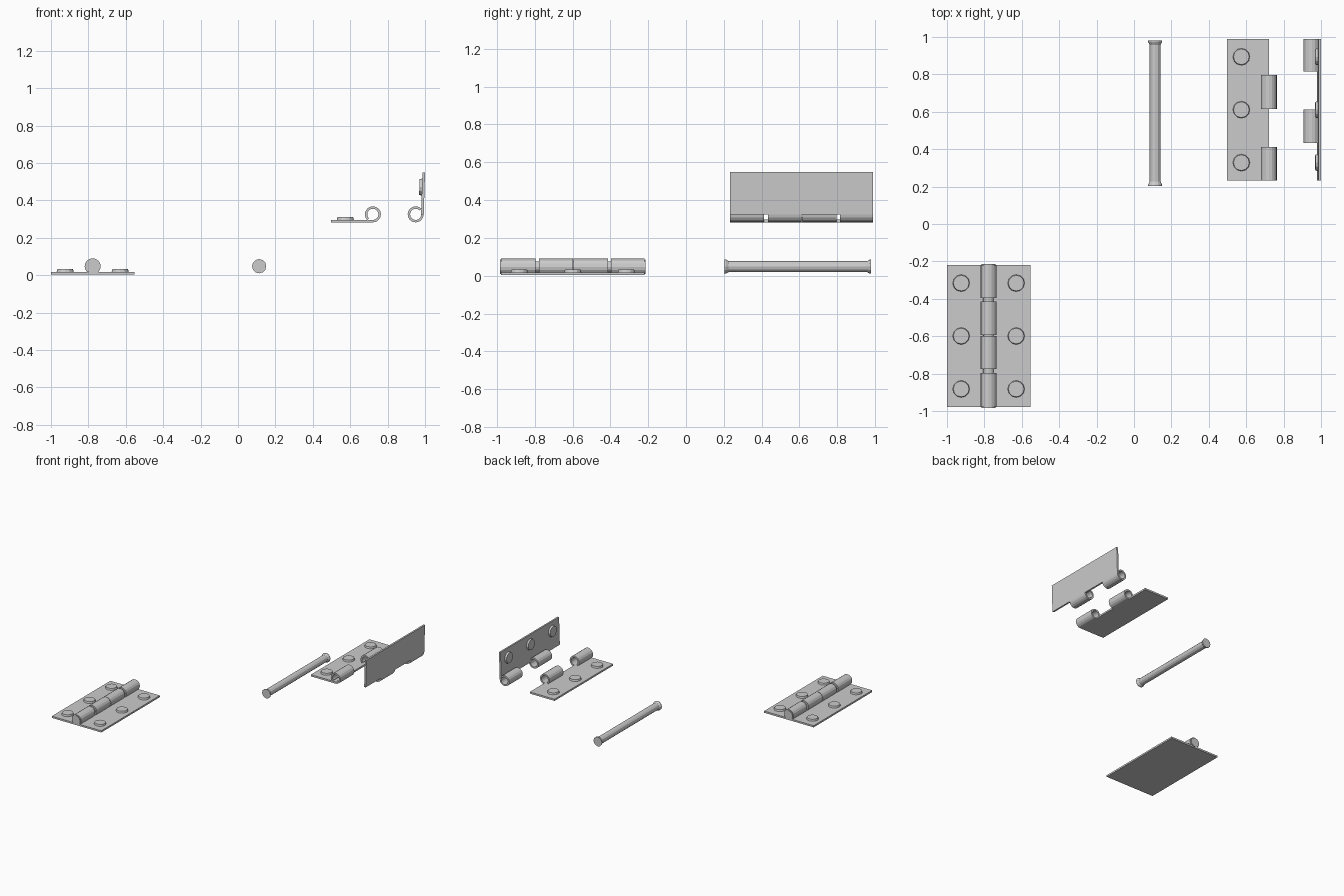
import bpy, bmesh
from math import sin, cos, pi, radians
from mathutils import Matrix, Vector

if "Cube" in bpy.data.objects:
    bpy.data.objects.remove(bpy.data.objects["Cube"])

R, HOLE, T = 0.043, 0.030, 0.014      # knuckle radii, plate thickness
LENGTH, REACH = 0.757, 0.224          # leaf length, plate width from the pin axis


def finish(name, bm, matrix):
    bm.transform(matrix)
    bmesh.ops.recalc_face_normals(bm, faces=bm.faces)
    me = bpy.data.meshes.new(name)
    bm.to_mesh(me)
    bm.free()
    ob = bpy.data.objects.new(name, me)
    bpy.context.collection.objects.link(ob)
    return ob


def extrude_profile(bm, pts, y0, y1):
    """Extrude a closed x/z profile along y."""
    a = [bm.verts.new((x, y0, z)) for x, z in pts]
    b = [bm.verts.new((x, y1, z)) for x, z in pts]
    n = len(pts)
    bm.faces.new(a)
    bm.faces.new(b[::-1])
    for i in range(n):
        bm.faces.new((a[i], b[i], b[(i + 1) % n], a[(i + 1) % n]))


def curl_profile():
    """Plate strip that rolls up around the pin axis."""
    angs = [radians(-90 + 22.5 * i) for i in range(15)]
    outer = [(R * cos(a), R * sin(a)) for a in angs]
    inner = [(HOLE * cos(a), HOLE * sin(a)) for a in reversed(angs)]
    return [(-0.05, -R)] + outer + inner + [(-0.05, -HOLE)]


def leaf(name, matrix, knuckles):
    # plate
    bm = bmesh.new()
    extrude_profile(bm, [(-REACH, -R), (0, -R), (0, -R + T), (-REACH, -R + T)],
                    -LENGTH / 2, LENGTH / 2)
    # rolled knuckles
    for y0, y1 in knuckles:
        extrude_profile(bm, curl_profile(), y0 - LENGTH / 2, y1 - LENGTH / 2)
    finish(name, bm, matrix)
    # screw heads
    bm = bmesh.new()
    for y in (-0.283, 0, 0.283):
        bmesh.ops.create_cone(bm, cap_ends=True, segments=12, radius1=0.046, radius2=0.042,
                              depth=0.016,
                              matrix=Matrix.Translation((-0.147, y, -R + T + 0.006)))
    finish(name + "_screw_heads", bm, matrix)


def pin(name, loc, length):
    # shaft with flared heads
    bm = bmesh.new()
    h = length / 2
    rings = [(-h, 0.038), (-h + 0.008, 0.037), (-h + 0.022, 0.029),
             (h - 0.022, 0.029), (h - 0.008, 0.037), (h, 0.038)]
    n = 12
    loops = [[bm.verts.new((r * cos(2 * pi * i / n), y, r * sin(2 * pi * i / n)))
              for i in range(n)] for y, r in rings]
    for a, b in zip(loops, loops[1:]):
        for i in range(n):
            bm.faces.new((a[i], a[(i + 1) % n], b[(i + 1) % n], b[i]))
    bm.faces.new(loops[0])
    bm.faces.new(loops[-1])
    finish(name, bm, Matrix.Translation(loc))


FIRST = [(0.0, 0.18), (0.383, 0.564)]
SECOND = [(0.201, 0.379), (0.582, LENGTH)]
move = Matrix.Translation
flip = Matrix.Scale(-1, 4, Vector((1, 0, 0)))

# assembled hinge
axis = (-0.777, -0.599, 0.047)
leaf("closed_left_leaf", move(axis), FIRST)
leaf("closed_right_leaf", move(axis) @ flip, SECOND)
pin("closed_pin", axis, 0.772)

# separate parts: flat leaf, upright leaf, loose pin
leaf("loose_flat_leaf", move((0.721, 0.611, 0.325)), FIRST)
tilt = Matrix.Rotation(radians(-88.2), 4, 'Y')
leaf("loose_upright_leaf", move((0.950, 0.611, 0.325)) @ tilt @ flip, SECOND)
pin("loose_pin", (0.113, 0.592, 0.048), 0.776)
